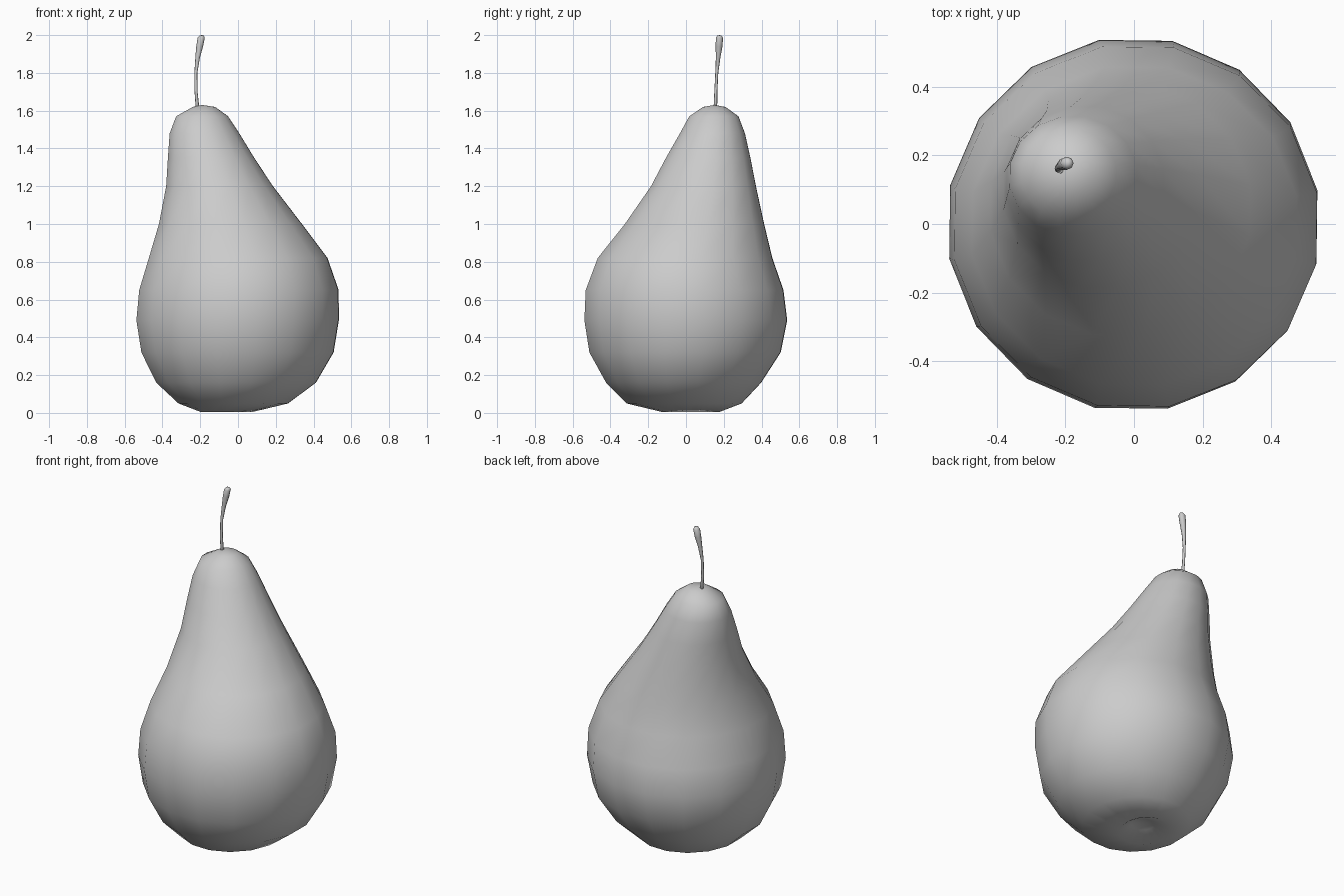
import bpy, bmesh
from math import cos, sin, radians, tau


def loft(name, rings, sides, start, bottom, top):
    """Skin stacked ellipses (z, xmin, xmax, ymin, ymax), closed by two pole points."""
    bm = bmesh.new()
    loops = []
    for z, x0, x1, y0, y1 in rings:
        loop = []
        for i in range(sides):
            a = start + tau * i / sides
            loop.append(bm.verts.new(((x0 + x1) / 2 + (x1 - x0) / 2 * cos(a),
                                      (y0 + y1) / 2 + (y1 - y0) / 2 * sin(a), z)))
        loops.append(loop)
    lo, hi = bm.verts.new(bottom), bm.verts.new(top)
    for i in range(sides):
        j = (i + 1) % sides
        for a, b in zip(loops, loops[1:]):
            bm.faces.new((a[i], a[j], b[j], b[i]))
        bm.faces.new((lo, loops[0][j], loops[0][i]))
        bm.faces.new((hi, loops[-1][i], loops[-1][j]))
    for f in bm.faces:
        f.smooth = True
    bmesh.ops.recalc_face_normals(bm, faces=bm.faces)
    me = bpy.data.meshes.new(name)
    bm.to_mesh(me)
    bm.free()
    ob = bpy.data.objects.new(name, me)
    bpy.context.collection.objects.link(ob)
    return ob


# Pear body: round base leaning to a narrow neck at the back left
body = [
    (0.035, -0.10, 0.03, -0.03, 0.09),
    (0.005, -0.20, 0.08, -0.13, 0.18),
    (0.05, -0.32, 0.27, -0.32, 0.30),
    (0.16, -0.44, 0.42, -0.43, 0.405),
    (0.32, -0.52, 0.515, -0.52, 0.51),
    (0.49, -0.547, 0.543, -0.547, 0.545),
    (0.65, -0.532, 0.542, -0.54, 0.525),
    (0.82, -0.48, 0.482, -0.475, 0.465),
    (1.00, -0.425, 0.345, -0.33, 0.42),
    (1.20, -0.385, 0.19, -0.19, 0.375),
    (1.35, -0.375, 0.09, -0.11, 0.345),
    (1.48, -0.365, 0.01, -0.035, 0.315),
    (1.57, -0.33, -0.05, 0.015, 0.28),
    (1.62, -0.24, -0.12, 0.09, 0.21),
]
loft("pear_body", body, 16, radians(10.5), (-0.04, 0.03, 0.045), (-0.19, 0.15, 1.63))

# Stem: thin, slightly curved, with a swollen tip
stem_path = [
    (-0.212, 0.155, 1.59, 0.010),
    (-0.222, 0.158, 1.70, 0.008),
    (-0.223, 0.163, 1.80, 0.008),
    (-0.214, 0.170, 1.88, 0.012),
    (-0.203, 0.175, 1.94, 0.018),
    (-0.195, 0.177, 1.985, 0.019),
    (-0.192, 0.177, 1.997, 0.012),
]
stem = [(z, x - r, x + r, y - r, y + r) for x, y, z, r in stem_path]
loft("stem", stem, 8, 0, (-0.212, 0.155, 1.58), (-0.192, 0.177, 2.0))
